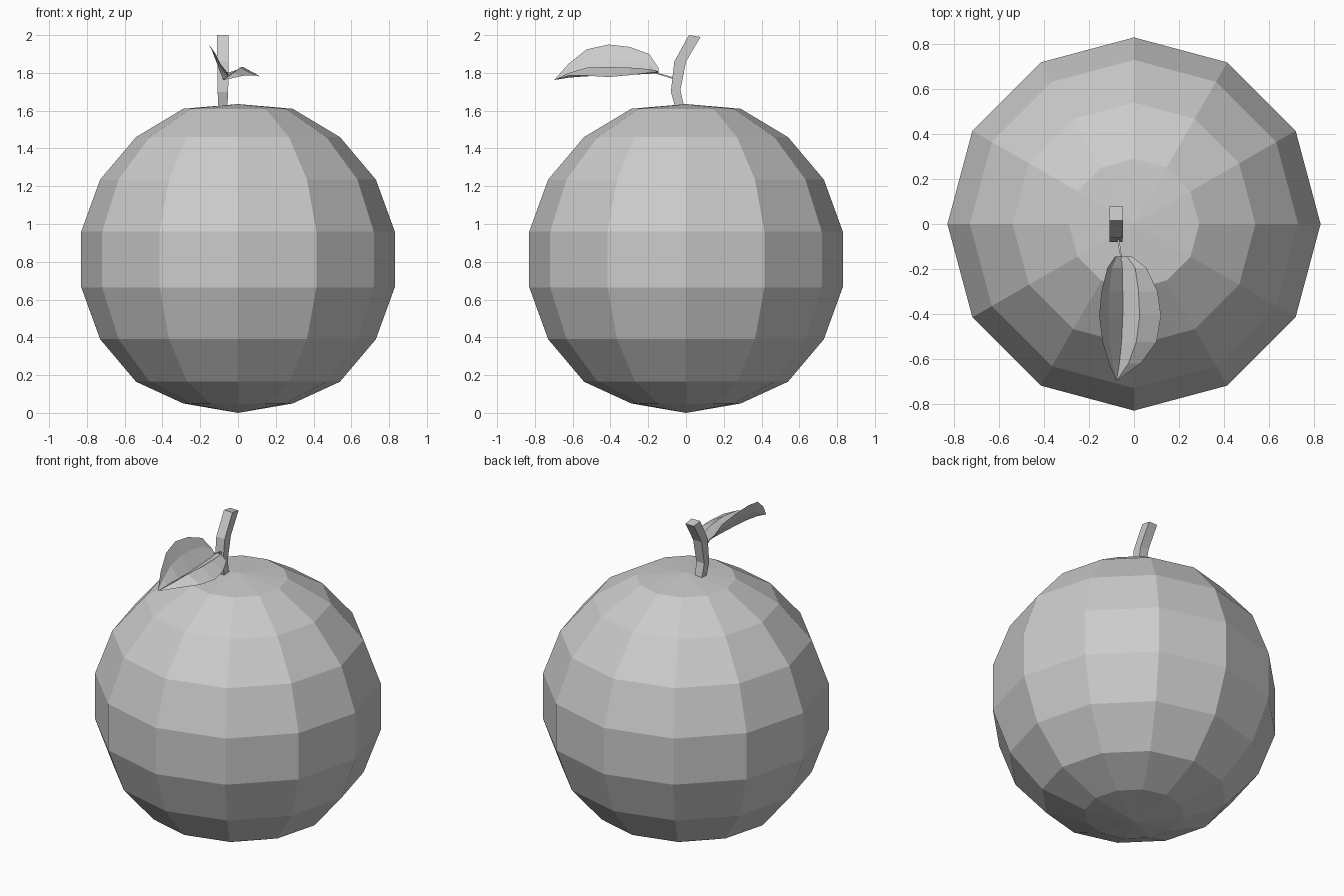
import bpy
from math import sin, cos, pi

if "Cube" in bpy.data.objects:
    bpy.data.objects.remove(bpy.data.objects["Cube"])


def make_object(name, verts, faces):
    mesh = bpy.data.meshes.new(name)
    mesh.from_pydata(verts, [], faces)
    mesh.update()
    obj = bpy.data.objects.new(name, mesh)
    bpy.context.collection.objects.link(obj)
    return obj


def bridge(rings, n, closed=True):
    """Quads joining successive rows of n vertices."""
    span = n if closed else n - 1
    return [(r * n + i, r * n + (i + 1) % n, (r + 1) * n + (i + 1) % n, (r + 1) * n + i)
            for r in range(rings - 1) for i in range(span)]


# Fruit: twelve-sided lathe with shallow poles
SIDES = 12
profile = [(0.29, 0.05), (0.54, 0.165), (0.73, 0.39), (0.83, 0.665),
           (0.83, 0.96), (0.73, 1.235), (0.54, 1.46), (0.29, 1.61)]
verts = [(r * cos(2 * pi * i / SIDES), r * sin(2 * pi * i / SIDES), z)
         for r, z in profile for i in range(SIDES)]
faces = bridge(len(profile), SIDES)
bottom, top = len(verts), len(verts) + 1
last = SIDES * (len(profile) - 1)
verts += [(0, 0, 0), (0, 0, 1.635)]
for i in range(SIDES):
    j = (i + 1) % SIDES
    faces += [(bottom, j, i), (top, last + i, last + j)]
make_object("fruit", verts, faces)


# Square tubes: each section is x_min, x_max, front (y, z), back (y, z)
def square_tube(name, sections):
    verts = []
    for x0, x1, (yf, zf), (yb, zb) in sections:
        verts += [(x0, yf, zf), (x1, yf, zf), (x1, yb, zb), (x0, yb, zb)]
    k = len(verts) - 4
    faces = bridge(len(sections), 4) + [(3, 2, 1, 0), (k, k + 1, k + 2, k + 3)]
    return make_object(name, verts, faces)


# Bent stem
square_tube("stem", [
    (-0.103, -0.057, (-0.052, 1.60), (-0.005, 1.60)),
    (-0.108, -0.052, (-0.080, 1.70), (-0.030, 1.71)),
    (-0.110, -0.050, (-0.062, 1.86), (0.000, 1.86)),
    (-0.110, -0.050, (0.015, 2.00), (0.077, 1.99)),
])

# Thin leaf stalk
square_tube("leaf_stalk", [
    (-0.057, -0.051, (-0.165, 1.798), (-0.165, 1.804)),
    (-0.077, -0.067, (-0.060, 1.765), (-0.060, 1.775)),
])

# Leaf blade: per row y, then (x, z) of left edge, left fold, midrib, right fold, right edge
rows = [
    (-0.145, [(-0.085, 1.825), (-0.075, 1.810), (-0.055, 1.800), (-0.030, 1.808), (-0.010, 1.805)]),
    (-0.195, [(-0.118, 1.900), (-0.098, 1.850), (-0.052, 1.795), (0.005, 1.820), (0.055, 1.800)]),
    (-0.300, [(-0.145, 1.938), (-0.110, 1.870), (-0.050, 1.790), (0.020, 1.828), (0.105, 1.788)]),
    (-0.410, [(-0.155, 1.950), (-0.112, 1.872), (-0.050, 1.785), (0.025, 1.832), (0.120, 1.778)]),
    (-0.525, [(-0.140, 1.925), (-0.108, 1.850), (-0.055, 1.782), (0.010, 1.828), (0.100, 1.785)]),
    (-0.620, [(-0.112, 1.850), (-0.095, 1.805), (-0.065, 1.775), (-0.025, 1.800), (0.030, 1.785)]),
]
verts = [(x, y, z) for y, row in rows for x, z in row]
faces = bridge(len(rows), 5, closed=False)
tip = len(verts)
verts.append((-0.078, -0.698, 1.762))
faces += [(tip - 5 + i, tip - 4 + i, tip) for i in range(4)]
make_object("leaf", verts, [f[::-1] for f in faces])
